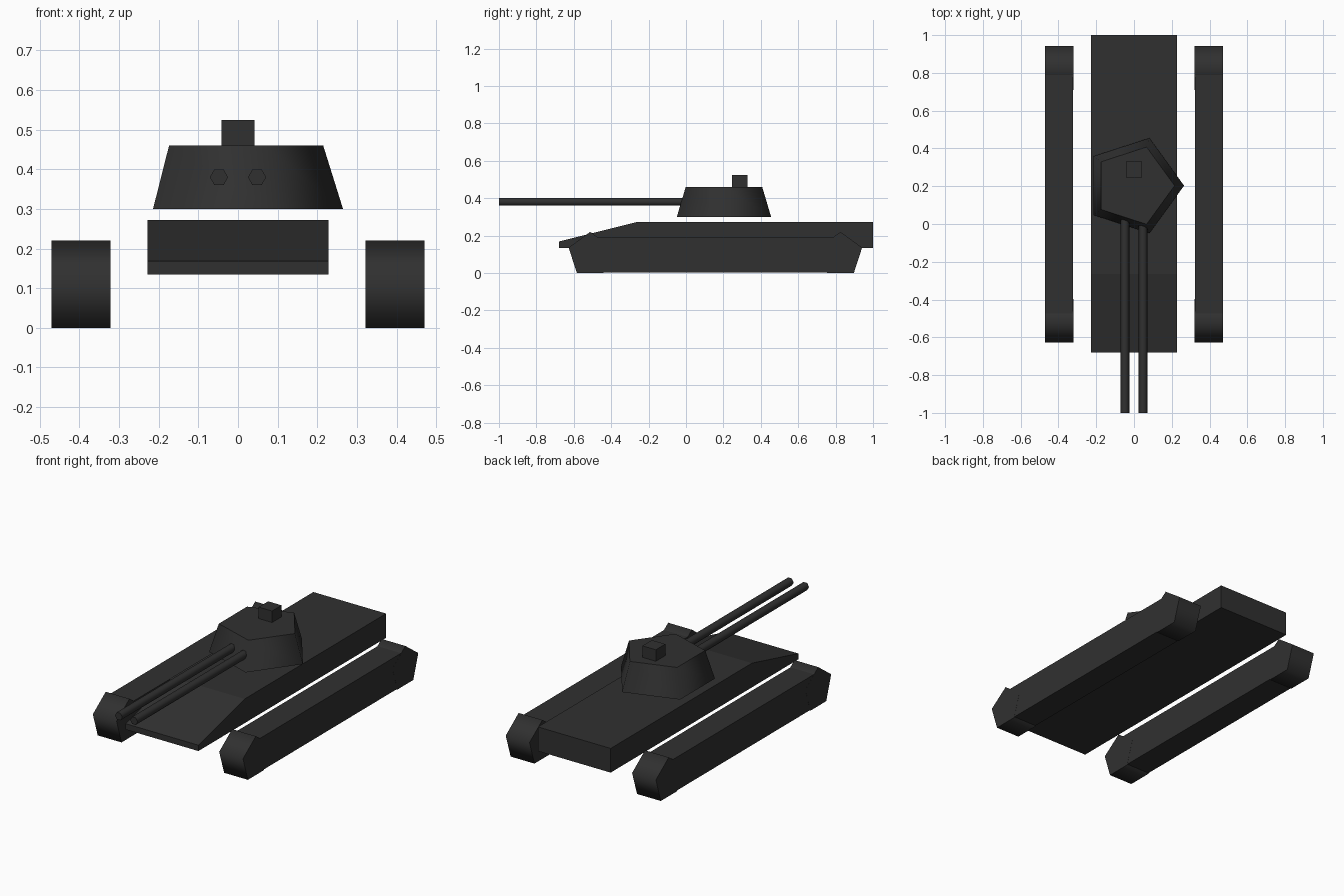
import bpy
from math import radians, pi

cube = bpy.data.objects.get("Cube")
if cube:
    bpy.data.objects.remove(cube, do_unlink=True)

# The single dark paint
paint = bpy.data.materials.new("charcoal_paint")
paint.use_nodes = True
colour = (0.03, 0.03, 0.03, 1)
paint.diffuse_color = colour
paint.node_tree.nodes["Principled BSDF"].inputs["Base Color"].default_value = colour


def finish(name, smooth=False):
    obj = bpy.context.object
    obj.name = name
    obj.data.materials.append(paint)
    if smooth:
        bpy.ops.object.shade_smooth_by_angle(angle=radians(74))
    return obj


def box(name, low, high):
    centre = [(a + b) / 2 for a, b in zip(low, high)]
    bpy.ops.mesh.primitive_cube_add(size=1, location=centre)
    bpy.context.object.scale = [b - a for a, b in zip(low, high)]
    bpy.ops.object.transform_apply(location=False, rotation=False, scale=True)
    return finish(name)


def prism(name, sides, radius, length, centre, rotation):
    bpy.ops.mesh.primitive_cylinder_add(vertices=sides, radius=radius, depth=length,
                                        location=centre, rotation=rotation)
    return finish(name, True)


# Hull: side profile extruded across the width
profile = [(-0.68, 0.135), (1, 0.135), (1, 0.272), (-0.265, 0.272), (-0.68, 0.168)]
half = 0.228
n = len(profile)
verts = [(x, y, z) for x in (-half, half) for y, z in profile]
faces = [tuple(reversed(range(n))), tuple(range(n, 2 * n))]
faces += [(i, (i + 1) % n, n + (i + 1) % n, n + i) for i in range(n)]
mesh = bpy.data.meshes.new("hull")
mesh.from_pydata(verts, [], faces)
hull = bpy.data.objects.new("hull", mesh)
bpy.context.collection.objects.link(hull)
mesh.materials.append(paint)

# Turret: tapered pentagon with one corner towards the left
bpy.ops.mesh.primitive_cone_add(vertices=5, radius1=0.265, radius2=0.215, depth=0.16,
                                location=(0, 0.203, 0.38), rotation=(0, 0, -pi / 2))
finish("turret", True)
box("hatch", (-0.042, 0.245, 0.455), (0.042, 0.33, 0.525))

# Left and right parts
for side, s in (("left", 1), ("right", -1)):
    prism(side + "_barrel", 6, 0.023, 1.1, (s * 0.048, -0.45, 0.38),
          (pi / 2, pi / 6, 0))
    # Five-sided track ends with one corner up, joined by a long block
    x = s * 0.396
    for end, y in (("front", -0.512), ("rear", 0.826)):
        prism(side + "_" + end + "_track_end", 5, 0.1215, 0.149, (x, y, 0.0983),
              (pi / 2, 0, pi / 2))
    box(side + "_track", (x - 0.074, -0.512, 0.004), (x + 0.074, 0.826, 0.193))
